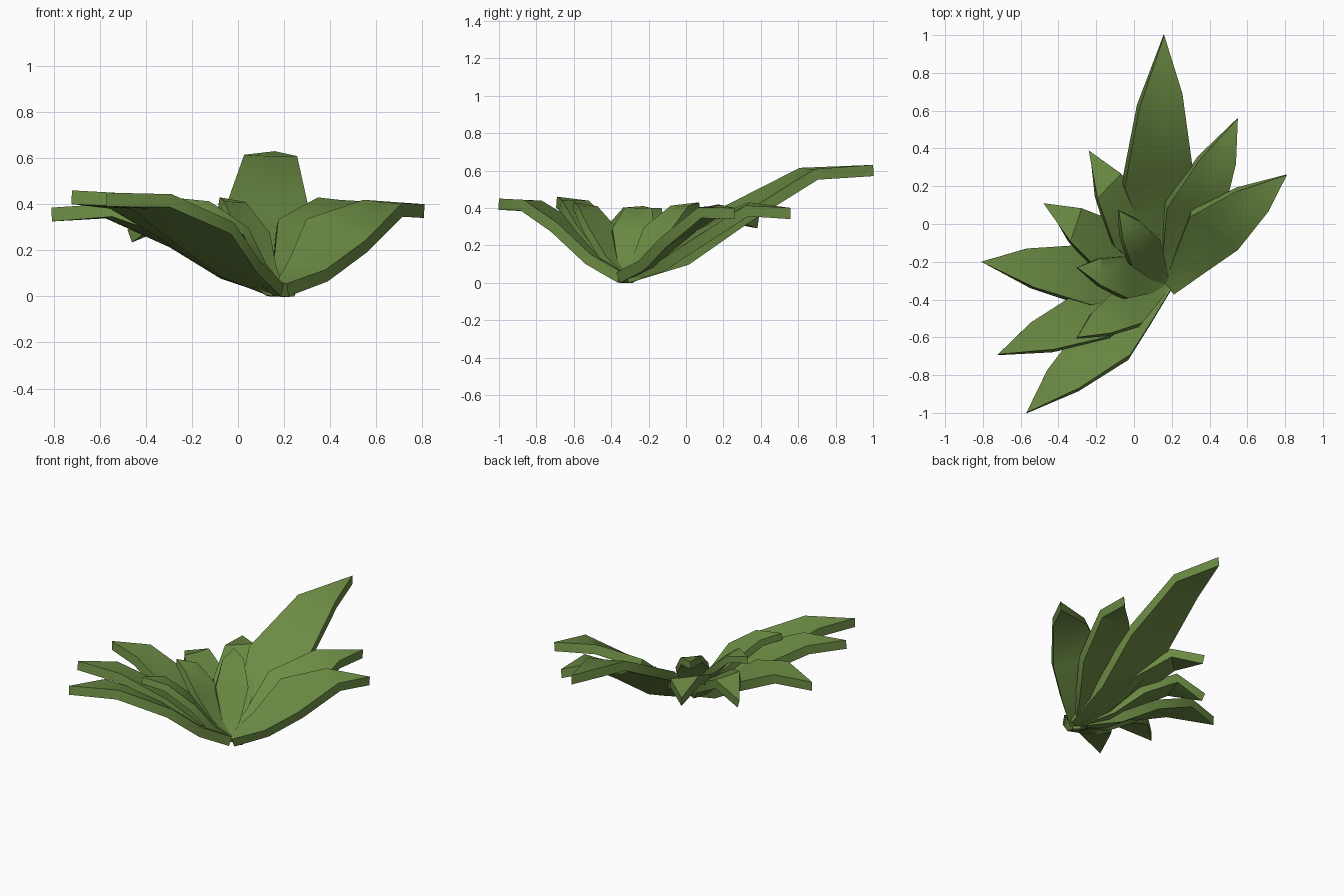
import bpy
import math
from mathutils import Vector

if "Cube" in bpy.data.objects:
    bpy.data.objects.remove(bpy.data.objects["Cube"])

green = bpy.data.materials.new("leaf_green")
green.diffuse_color = (0.15, 0.26, 0.058, 1)
green.use_nodes = True
green.node_tree.nodes["Principled BSDF"].inputs["Base Color"].default_value = green.diffuse_color

CROWN = Vector((0.17, -0.32, 0))

# Shared leaf outline: distance along, half width ratio, skew, bow weight, rise
STATIONS = [(0.0, 0.25, 0.0, -1.0, 0.0),
            (0.21, 0.62, 0.025, 0.0, 0.23),
            (0.43, 1.0, 0.04, 1.0, 0.65),
            (0.735, 0.64, 0.03, 0.6, 1.0)]


def make_leaf(name, tip_x, tip_y, tip_z, peak_z, half_width,
              bow=0.0, lift=0.0, roll=0.1, thickness=0.06):
    tip = Vector((tip_x, tip_y, 0))
    side = Vector((CROWN.y - tip_y, tip_x - CROWN.x, 0)).normalized()
    start = CROWN - (tip - CROWN).normalized() * 0.005
    run = tip - start
    verts, faces = [], []
    for t, w, skew, bend, rise in STATIONS:
        z = 0.055 + (peak_z - 0.055) * rise
        z += lift * math.sin(math.pi * t / 0.735)
        tilt = roll * math.sin(math.pi * min(1, t / 0.8))
        for s in (-1, 0, 1):
            p = start + run * (t - s * skew) + side * (s * w * half_width + bend * bow)
            p.z = z + (s * tilt + (abs(s) - 0.6) * 0.03) * w * half_width
            verts.append(p)
    verts.append(tip + Vector((0, 0, tip_z)))
    # blade strips, then the two triangles of the point
    last = 3 * (len(STATIONS) - 1)
    for a in range(0, last, 3):
        for j in (a, a + 1):
            faces.append((j, j + 3, j + 4, j + 1))
    faces += [(last, last + 3, last + 1), (last + 1, last + 3, last + 2)]

    mesh = bpy.data.meshes.new(name)
    mesh.from_pydata(verts, [], faces)
    mesh.update()
    # blade faces upward so the thickness grows downward
    if sum(p.normal.z for p in mesh.polygons) < 0:
        mesh.flip_normals()
    mesh.materials.append(green)
    leaf = bpy.data.objects.new(name, mesh)
    bpy.context.collection.objects.link(leaf)
    solid = leaf.modifiers.new("thickness", 'SOLIDIFY')
    solid.thickness = thickness
    solid.offset = -1
    bpy.context.view_layer.objects.active = leaf
    leaf.select_set(True)
    bpy.ops.object.modifier_apply(modifier=solid.name)
    bpy.ops.object.shade_smooth_by_angle(angle=math.radians(35))
    leaf.select_set(False)


# Outer leaves around the crown
make_leaf("tall_back_leaf", 0.16, 1.0, 0.63, 0.61, 0.18, 0.035, -0.035)
make_leaf("back_right_leaf", 0.55, 0.56, 0.40, 0.42, 0.145, 0.01, -0.01, 0.35)
make_leaf("right_leaf", 0.81, 0.26, 0.40, 0.41, 0.15, 0.03, 0.0, 0.32)
make_leaf("front_leaf", -0.57, -1.0, 0.45, 0.44, 0.145)
make_leaf("front_left_leaf", -0.72, -0.69, 0.46, 0.44, 0.14)
make_leaf("left_leaf", -0.81, -0.20, 0.385, 0.40, 0.155)
make_leaf("left_back_leaf", -0.48, 0.11, 0.29, 0.37, 0.14)
make_leaf("back_left_leaf", -0.24, 0.39, 0.35, 0.39, 0.135)

# Short inner leaves
make_leaf("inner_front_leaf", -0.30, -0.60, 0.43, 0.41, 0.11, thickness=0.045)
make_leaf("inner_left_leaf", -0.30, -0.23, 0.41, 0.40, 0.11, thickness=0.045)
make_leaf("inner_back_leaf", -0.08, 0.07, 0.43, 0.41, 0.10, thickness=0.045)
